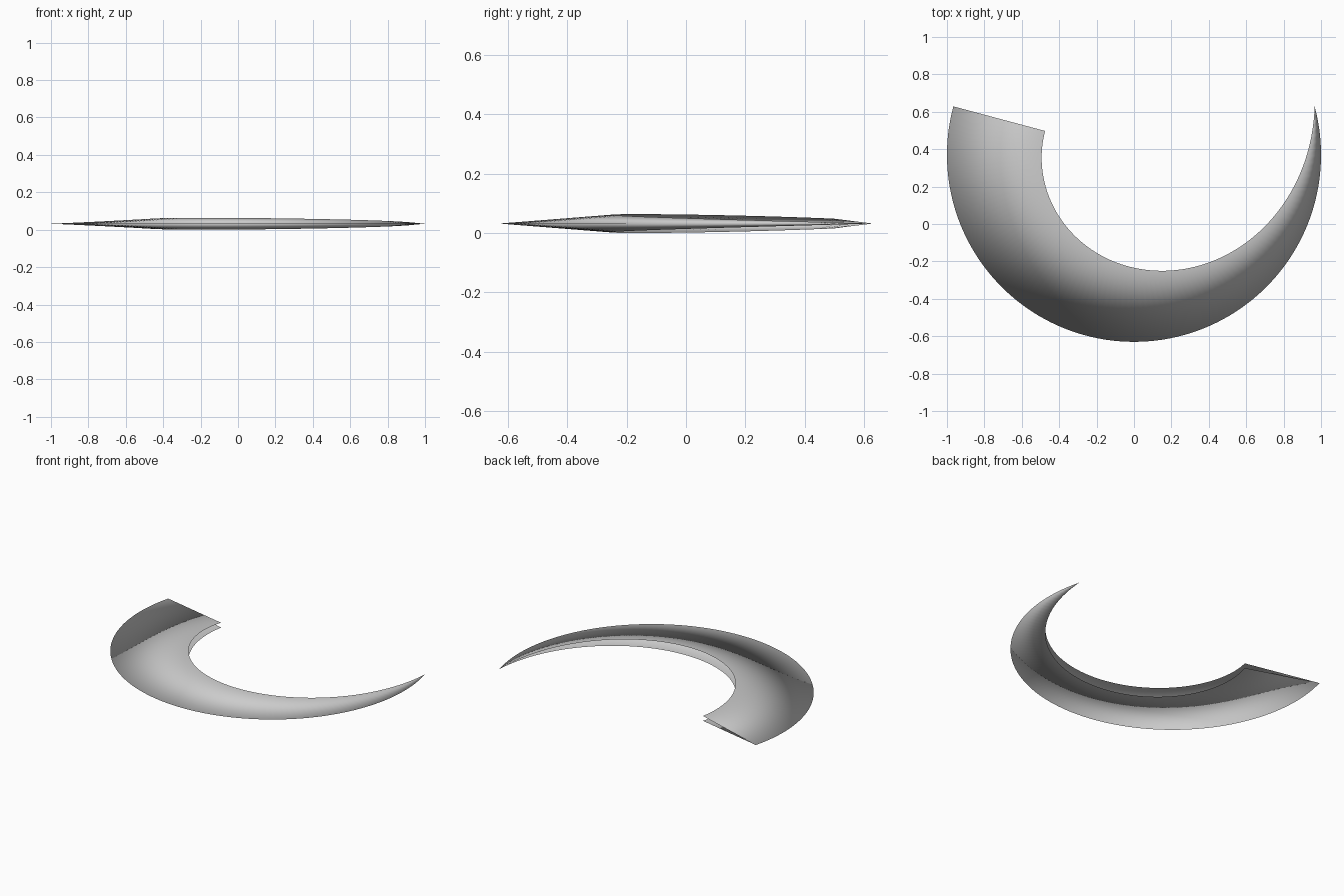
import bpy
import bmesh
from math import cos, sin, radians

default = bpy.data.objects.get("Cube")
if default:
    bpy.data.objects.remove(default, do_unlink=True)

STEPS = 96
START, SWEEP = 165, 210      # arc in degrees
CENTRE_Y, MID_Z = 0.37, 0.032


def material(name, colour):
    mat = bpy.data.materials.new(name)
    mat.use_nodes = True
    mat.diffuse_color = colour
    mat.node_tree.nodes["Principled BSDF"].inputs["Base Color"].default_value = colour
    return mat


def inner_radius(t):
    return 0.492 + 0.508 * t ** 2.18


def half_gap(t):
    # Swells from the broad end, then closes at the tip
    return 0.0165 + 0.0745 * t - 0.091 * t * t


# Crescent blade: two thin sheets joined along the outer edge, open inside
bm = bmesh.new()


def point(radius, angle, z):
    return bm.verts.new((radius * cos(angle), CENTRE_Y + radius * sin(angle), z))


sections = []
for i in range(STEPS + 1):
    t = i / STEPS
    angle = radians(START + SWEEP * t)
    r, h = inner_radius(t), half_gap(t)
    sections.append((point(r, angle, MID_Z + h),
                     point(1, angle, MID_Z),
                     point(r, angle, MID_Z - h)))

for a, b in zip(sections, sections[1:]):
    for k in range(2):
        bm.faces.new((a[k], a[k + 1], b[k + 1], b[k])).smooth = True

# Close the pointed tip
bmesh.ops.remove_doubles(bm, verts=list(sections[-1]), dist=0.001)

mesh = bpy.data.meshes.new("crescent_blade")
bm.to_mesh(mesh)
bm.free()
mesh.materials.append(material("light grey", (0.6, 0.6, 0.6, 1)))
blade = bpy.data.objects.new("crescent_blade", mesh)
bpy.context.collection.objects.link(blade)
